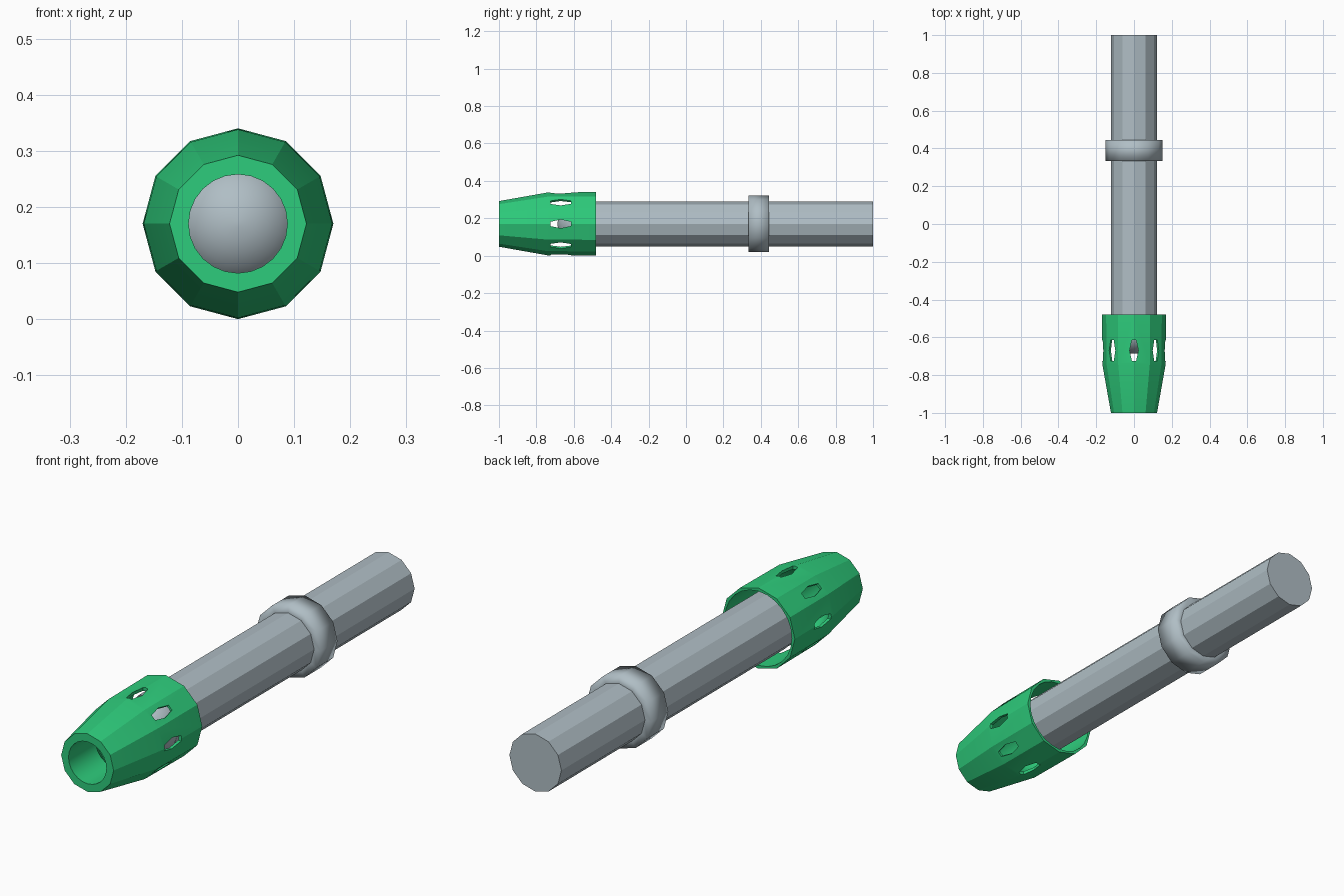
import bpy, bmesh, math
from mathutils import Matrix, Vector

if "Cube" in bpy.data.objects:
    bpy.data.objects.remove(bpy.data.objects["Cube"], do_unlink=True)

AXIS_Z = 0.17  # height of the long axis


def material(name, rgb):
    mat = bpy.data.materials.new(name)
    mat.use_nodes = True
    mat.diffuse_color = (*rgb, 1)
    bsdf = mat.node_tree.nodes["Principled BSDF"]
    bsdf.inputs["Base Color"].default_value = (*rgb, 1)
    return mat


green = material("green", (0.027, 0.604, 0.2))
grey = material("light_grey", (0.434, 0.515, 0.558))


def make_object(name, bm, mat):
    bmesh.ops.recalc_face_normals(bm, faces=bm.faces)
    mesh = bpy.data.meshes.new(name)
    bm.to_mesh(mesh)
    bm.free()
    mesh.materials.append(mat)
    obj = bpy.data.objects.new(name, mesh)
    bpy.context.collection.objects.link(obj)
    return obj


def smooth(obj, degrees):
    obj.data.shade_smooth()
    obj.data.set_sharp_from_angle(angle=math.radians(degrees))


def lathe(name, profile, sides, mat):
    """Closed solid around the y axis from (y, radius) points."""
    bm = bmesh.new()
    rings = []
    for y, r in profile:
        angles = [i * math.tau / sides for i in range(sides)]
        rings.append([bm.verts.new((r * math.sin(a), y, AXIS_Z + r * math.cos(a)))
                      for a in angles])
    for a, b in zip(rings, rings[1:]):
        for i in range(sides):
            j = (i + 1) % sides
            bm.faces.new((a[i], a[j], b[j], b[i]))
    bm.faces.new(rings[0])
    bm.faces.new(rings[-1])
    return make_object(name, bm, mat)


def cut(obj, cutter):
    """Subtract the cutter for good, then discard it."""
    mod = obj.modifiers.new("cut", 'BOOLEAN')
    mod.operation = 'DIFFERENCE'
    mod.solver = 'EXACT'
    mod.object = cutter
    cutter.hide_render = True
    graph = bpy.context.evaluated_depsgraph_get()
    mesh = bpy.data.meshes.new_from_object(obj.evaluated_get(graph))
    obj.modifiers.clear()
    obj.data = mesh
    bpy.data.objects.remove(cutter, do_unlink=True)


# Shaft and its rounded nose
shaft = lathe("shaft", [(-0.57, 0.121), (1, 0.121)], 12, grey)
steps = [math.radians(a) for a in range(3, 91, 12)] + [math.pi / 2]
nose = lathe("shaft_nose", [(-0.57 - 0.117 * math.cos(a), 0.117 * math.sin(a))
                            for a in steps], 24, grey)
smooth(shaft, 20)
smooth(nose, 25)

# Collar, softly shaded over its rims
collar = lathe("collar", [(0.333, 0.118), (0.333, 0.151), (0.445, 0.151), (0.445, 0.118)],
               12, grey)
smooth(collar, 120)

# Tapered sleeve with a stepped bore
sleeve = lathe("sleeve", [(-1, 0.122), (-0.74, 0.168), (-0.48, 0.17)], 12, green)
bore = lathe("bore_cutter", [(-1.05, 0.088), (-0.82, 0.088), (-0.74, 0.152), (-0.4, 0.157)],
             24, green)
cut(sleeve, bore)

# Long hexagonal vents, eight around the sleeve
for k in range(4):
    bm = bmesh.new()
    bmesh.ops.create_cone(bm, cap_ends=True, segments=6, radius1=1, radius2=1, depth=0.6)
    # Put a corner on the x axis so the flats close the long ends
    xs = max(v.co.x for v in bm.verts)
    if xs < 0.99:
        bm.transform(Matrix.Rotation(math.pi / 6, 4, 'Z'))
    bm.transform(Matrix.Diagonal((0.023, 0.064, 1, 1)))
    bm.transform(Matrix.Rotation(k * math.pi / 4, 4, 'Y'))
    bm.transform(Matrix.Translation(Vector((0, -0.67, AXIS_Z))))
    cut(sleeve, make_object("vent_cutter", bm, green))
smooth(sleeve, 20)
